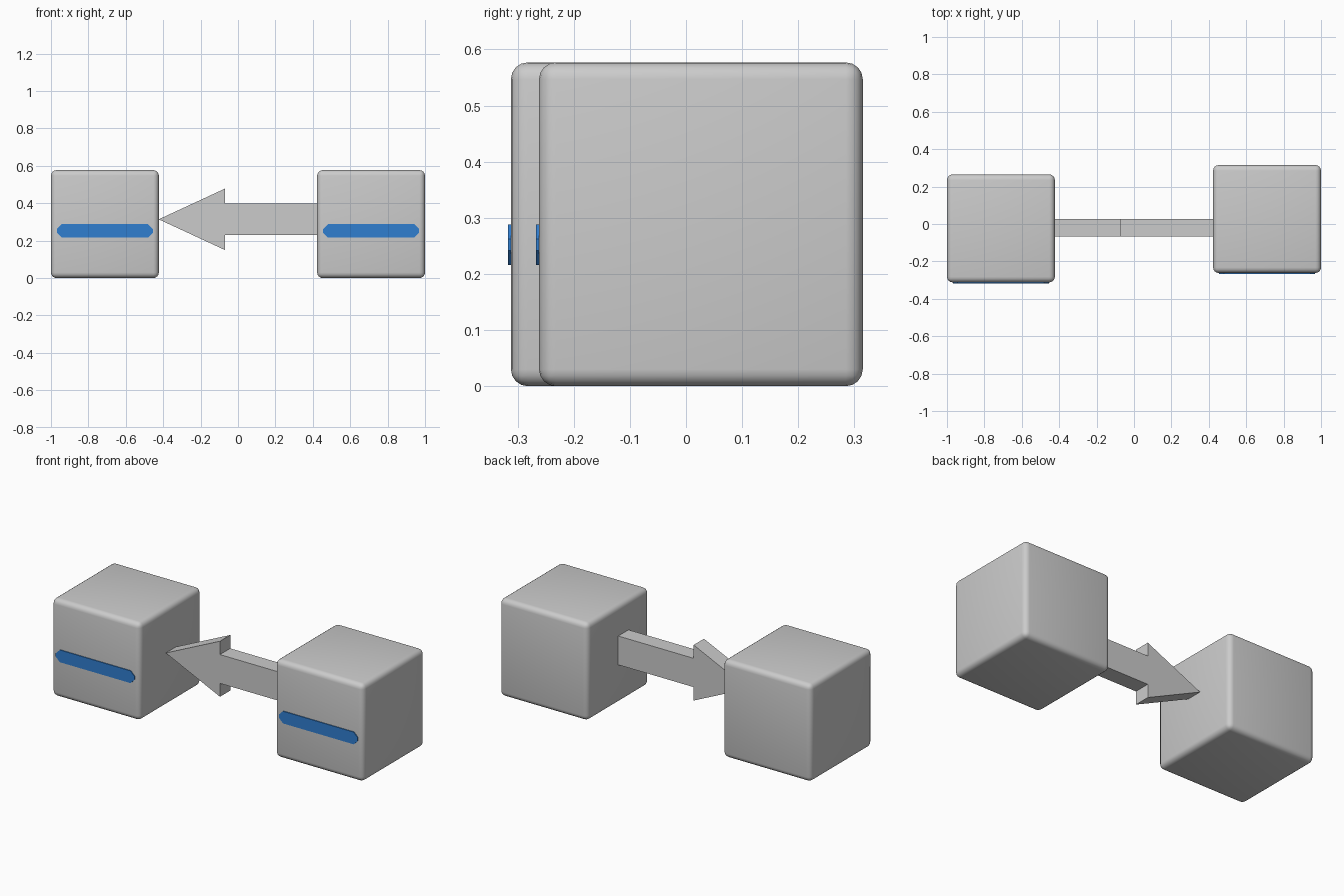
import bpy, bmesh, math
from mathutils import Vector

if "Cube" in bpy.data.objects:
    bpy.data.objects.remove(bpy.data.objects["Cube"], do_unlink=True)


def material(name, color):
    mat = bpy.data.materials.new(name)
    mat.use_nodes = True
    mat.diffuse_color = (*color, 1)
    mat.node_tree.nodes["Principled BSDF"].inputs["Base Color"].default_value = (*color, 1)
    return mat


def add_object(name, bm, mat):
    bmesh.ops.recalc_face_normals(bm, faces=bm.faces)
    mesh = bpy.data.meshes.new(name)
    bm.to_mesh(mesh)
    bm.free()
    mesh.materials.append(mat)
    obj = bpy.data.objects.new(name, mesh)
    bpy.context.collection.objects.link(obj)
    return obj


def extruded_profile(name, points, y_front, y_back, mat):
    """Flat x-z outline given thickness along y."""
    bm = bmesh.new()
    face = bm.faces.new([bm.verts.new((x, y_front, z)) for x, z in points])
    grown = bmesh.ops.extrude_face_region(bm, geom=[face])["geom"]
    verts = [v for v in grown if isinstance(v, bmesh.types.BMVert)]
    bmesh.ops.translate(bm, vec=(0, y_back - y_front, 0), verts=verts)
    return add_object(name, bm, mat)


def rounded_block(name, center, size, radius, mat):
    bm = bmesh.new()
    bmesh.ops.create_cube(bm, size=size)
    bmesh.ops.translate(bm, vec=Vector(center), verts=bm.verts)
    bmesh.ops.bevel(bm, geom=bm.edges[:], offset=radius, segments=4,
                    profile=0.5, affect='EDGES')
    obj = add_object(name, bm, mat)
    bpy.ops.object.select_all(action='DESELECT')
    bpy.context.view_layer.objects.active = obj
    obj.select_set(True)
    bpy.ops.object.shade_smooth_by_angle(angle=math.radians(35))
    return obj


grey = material("light grey", (0.6, 0.6, 0.6))
blue = material("blue", (0.03, 0.21, 0.63))

SIZE = 0.577
HALF = SIZE / 2

# Two rounded blocks, each with a chamfered stripe plate on the front
for side, x, y in (("right", HALF - 1, -0.0235), ("left", 1 - HALF, 0.0265)):
    rounded_block(side + "_block", (x, y, HALF), SIZE, 0.03, grey)
    w, h, c, z = 0.257, 0.036, 0.026, 0.252
    outline = [(-w, c - h), (c - w, -h), (w - c, -h), (w, c - h),
               (w, h - c), (w - c, h), (c - w, h), (-w, h - c)]
    front = y - HALF
    extruded_profile(side + "_stripe", [(x + px, z + pz) for px, pz in outline],
                     front - 0.005, front + 0.002, blue)

# Arrow running from the left block to the right block
mid, shaft, head, neck, reach = 0.314, 0.085, 0.164, -0.07, 0.424
upper = [(reach, shaft), (neck, shaft), (neck, head)]
arrow = upper + [(-reach, 0)] + [(x, -z) for x, z in reversed(upper)]
extruded_profile("arrow", [(x, mid + z) for x, z in arrow], -0.068, 0.028, grey)
